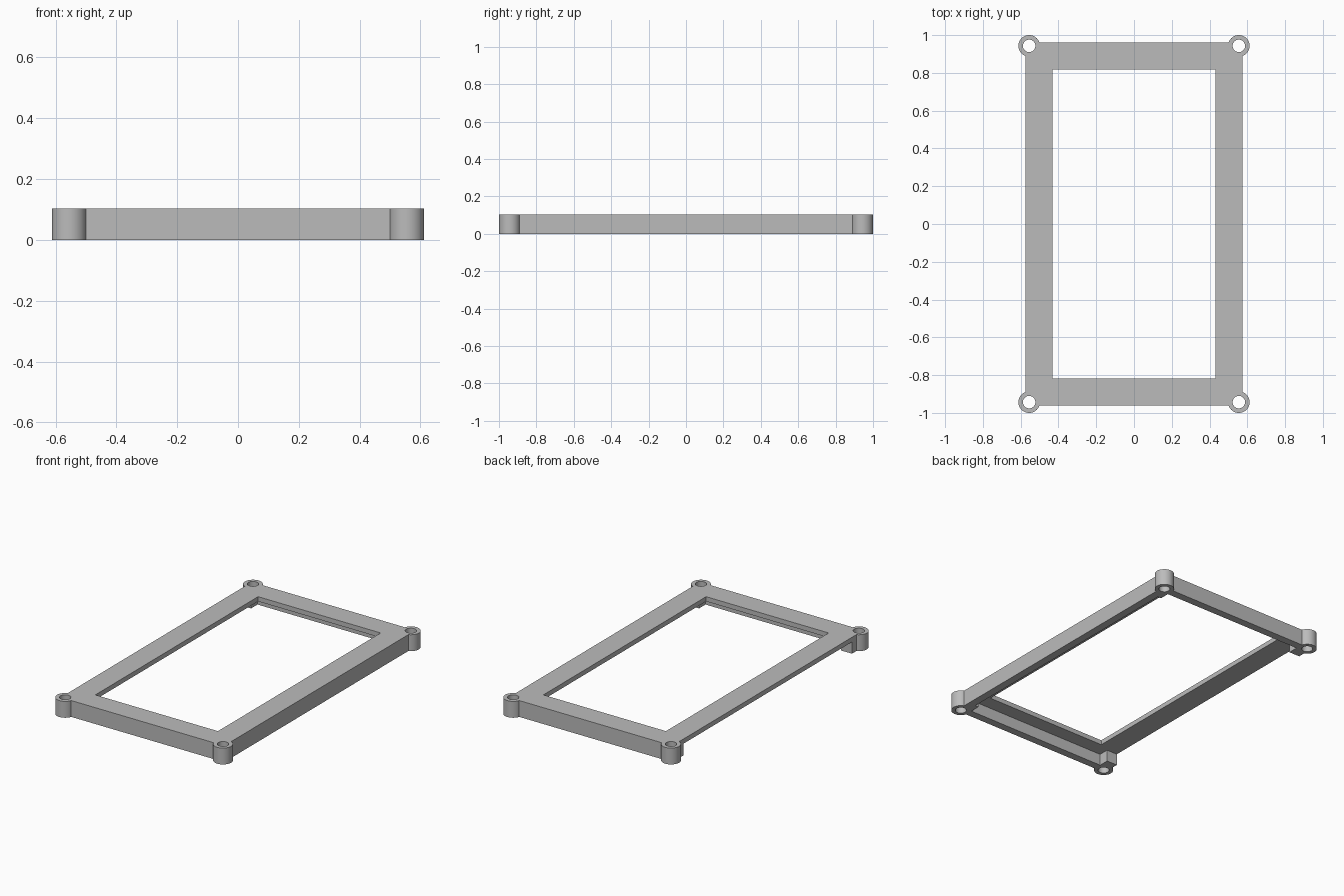
import bpy, bmesh, math

cube = bpy.data.objects.get("Cube")
if cube:
    bpy.data.objects.remove(cube, do_unlink=True)

HEIGHT, PLATE = 0.104, 0.03
OUT_X, OUT_Y = 0.575, 0.96        # outer half sizes
WIN_X, WIN_Y = 0.431, 0.817       # window half sizes
LUG_X, LUG_Y = 0.555, 0.943       # screw lug centres
LUG_R, HOLE_R = 0.057, 0.033
WALL = 0.05
POST_X, POST_Y = 0.5, 0.845       # inner faces of the corner posts

grey = bpy.data.materials.new("plain grey")
grey.use_nodes = True
grey.diffuse_color = (0.5, 0.5, 0.5, 1)
grey.node_tree.nodes["Principled BSDF"].inputs["Base Color"].default_value = (0.5, 0.5, 0.5, 1)


def prism(name, points, z0, z1):
    """Extrude a closed outline from z0 to z1."""
    bm = bmesh.new()
    face = bm.faces.new([bm.verts.new((x, y, z0)) for x, y in points])
    extruded = bmesh.ops.extrude_face_region(bm, geom=[face])["geom"]
    tops = [v for v in extruded if isinstance(v, bmesh.types.BMVert)]
    bmesh.ops.translate(bm, verts=tops, vec=(0, 0, z1 - z0))
    bmesh.ops.recalc_face_normals(bm, faces=bm.faces)
    mesh = bpy.data.meshes.new(name)
    bm.to_mesh(mesh)
    bm.free()
    mesh.materials.append(grey)
    obj = bpy.data.objects.new(name, mesh)
    bpy.context.collection.objects.link(obj)
    return obj


def arc(cx, cy, r, start, end, steps):
    return [(cx + r * math.cos(start + (end - start) * i / steps),
             cy + r * math.sin(start + (end - start) * i / steps)) for i in range(steps + 1)]


# Outer outline: a rectangle with a round lug at each corner
corner = arc(LUG_X, LUG_Y, LUG_R, -math.acos((OUT_X - LUG_X) / LUG_R),
             math.pi - math.asin((OUT_Y - LUG_Y) / LUG_R), 40)
flipped = corner[::-1]
outline = (corner + [(-x, y) for x, y in flipped]
           + [(-x, -y) for x, y in corner] + [(x, -y) for x, y in flipped])
frame = prism("bezel_frame", outline, 0, HEIGHT)

# Window through the top plate
window = [(-WIN_X, -WIN_Y), (WIN_X, -WIN_Y), (WIN_X, WIN_Y), (-WIN_X, WIN_Y)]
cutters = [prism("window_cutter", window, -0.1, 0.2)]

# Hollow underside, open on one long side, leaving a post at each corner
in_x, in_y = OUT_X - WALL, OUT_Y - WALL
half = [(-0.8, POST_Y), (-POST_X, POST_Y), (-POST_X, in_y),
        (POST_X, in_y), (POST_X, POST_Y), (in_x, POST_Y)]
pocket = half + [(x, -y) for x, y in reversed(half)]
cutters.append(prism("pocket_cutter", pocket, -0.1, HEIGHT - PLATE))

# Screw holes
for sx in (-1, 1):
    for sy in (-1, 1):
        ring = arc(sx * LUG_X, sy * LUG_Y, HOLE_R, 0, math.tau, 40)[:-1]
        cutters.append(prism("hole_cutter", ring, -0.1, 0.2))

for cutter in cutters:
    cutter.hide_render = True
    mod = frame.modifiers.new(cutter.name, "BOOLEAN")
    mod.operation, mod.solver, mod.object = "DIFFERENCE", "EXACT", cutter

# Bake the cuts and drop the cutters
bpy.context.view_layer.update()
graph = bpy.context.evaluated_depsgraph_get()
baked = bpy.data.meshes.new_from_object(frame.evaluated_get(graph))
frame.modifiers.clear()
frame.data = baked
for cutter in cutters:
    bpy.data.objects.remove(cutter, do_unlink=True)

bpy.ops.object.select_all(action="DESELECT")
frame.select_set(True)
bpy.context.view_layer.objects.active = frame
bpy.ops.object.shade_smooth_by_angle(angle=math.radians(30))
